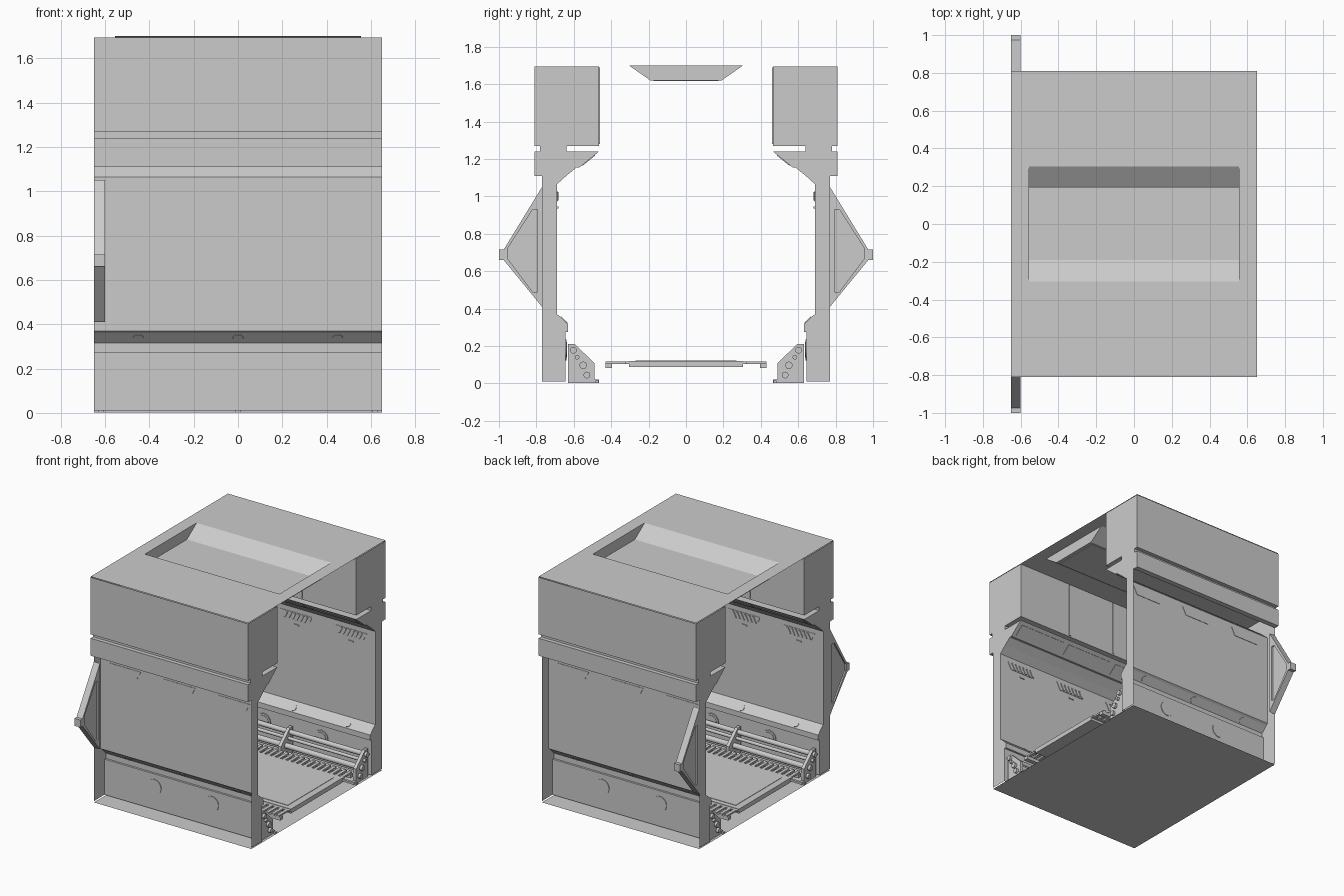
import bpy, bmesh, math
from mathutils import Vector, Matrix

if "Cube" in bpy.data.objects:
    bpy.data.objects.remove(bpy.data.objects["Cube"])

HX = 0.65


def finish(name, bm, mirror=False, recalc=True):
    """Turn a bmesh into an object; mirror=True repeats it on the +y side."""
    if recalc:
        bmesh.ops.recalc_face_normals(bm, faces=bm.faces)
    me = bpy.data.meshes.new(name)
    bm.to_mesh(me)
    bm.free()
    ob = bpy.data.objects.new(name, me)
    bpy.context.collection.objects.link(ob)
    if mirror:
        m = ob.modifiers.new("mirror_y", 'MIRROR')
        m.use_axis = (False, True, False)
        m.use_mirror_merge = False
    return ob


def extrude_x(bm, pts, x0, x1, skip=(), caps=True):
    """Extrude a closed (y, z) profile along x, leaving out some sides."""
    a = [bm.verts.new((x0, y, z)) for y, z in pts]
    b = [bm.verts.new((x1, y, z)) for y, z in pts]
    n = len(pts)
    for i in range(n):
        if i not in skip:
            j = (i + 1) % n
            bm.faces.new((a[i], a[j], b[j], b[i]))
    if caps:
        bm.faces.new(a[::-1])
        bm.faces.new(b)


def box(bm, x0, x1, y0, y1, z0, z1):
    extrude_x(bm, [(y0, z0), (y1, z0), (y1, z1), (y0, z1)], x0, x1)


def cyl(bm, centre, axis, r, depth, seg=12):
    rot = Vector(axis).to_track_quat('Z', 'Y').to_matrix().to_4x4()
    bmesh.ops.create_cone(bm, cap_ends=True, segments=seg, radius1=r, radius2=r,
                          depth=depth, matrix=Matrix.Translation(centre) @ rot)


# side walls: inner lining plus end sheets, open at the lower outside
wall = [(-.77, .01), (-.77, 1.11), (-.81, 1.11), (-.81, 1.24), (-.78, 1.24),
        (-.78, 1.27), (-.81, 1.27), (-.81, 1.695), (-.465, 1.695), (-.465, 1.27),
        (-.64, 1.27), (-.64, 1.24), (-.465, 1.24), (-.57, 1.155), (-.585, 1.155),
        (-.64, 1.11), (-.69, 1.065), (-.69, .37), (-.675, .36), (-.63, .315),
        (-.63, .275), (-.645, .275), (-.645, .01)]
bm = bmesh.new()
extrude_x(bm, wall, -HX, HX, skip=(0, 7, len(wall) - 1))
finish("side_wall", bm, True)

# floor sheet
bm = bmesh.new()
bm.faces.new([bm.verts.new(p) for p in
              ((-HX, -.77, 0), (HX, -.77, 0), (HX, .77, 0), (-HX, .77, 0))])
finish("floor", bm, recalc=False)

# roof sheet with a sunken trough
RX, RY, T = .555, .305, 1.70
bm = bmesh.new()
for x0, x1, y0, y1 in ((-HX, HX, -.81, -RY), (-HX, HX, RY, .81),
                       (-HX, -RX, -RY, RY), (RX, HX, -RY, RY)):
    bm.faces.new([bm.verts.new(p) for p in
                  ((x0, y0, T), (x1, y0, T), (x1, y1, T), (x0, y1, T))])
extrude_x(bm, [(-RY, T), (-.19, 1.62), (.19, 1.62), (RY, T)], -RX, RX, skip=(3,))
finish("roof", bm, recalc=False)
bm = bmesh.new()
box(bm, -.53, .53, -.175, .175, 1.616, 1.624)
finish("roof_light_panel", bm)

# outer triangular braces with an inset web
bm = bmesh.new()
tri = [(-.77, 1.05), (-.975, .715), (-1, .715), (-1, .66), (-.975, .66), (-.77, .41)]
extrude_x(bm, tri, -HX, -.60)
hole = [(-.795, .93), (-.82, .93), (-.955, .72), (-.955, .67), (-.82, .49), (-.795, .49)]
bm.faces.ensure_lookup_table()
brace = finish("wall_brace", bm, True)
bm = bmesh.new()
extrude_x(bm, hole, -.61, -.55)
extrude_x(bm, hole, -.70, -.64)
cutter = finish("brace_cutter", bm)
cutter.hide_render = True
cutter.hide_viewport = True
cutter.display_type = 'WIRE'
cut = brace.modifiers.new("inset", 'BOOLEAN')
cut.operation = 'DIFFERENCE'
cut.object = cutter
brace.modifiers.move(1, 0)

# trapezoid vents with slanted slats near the top of the wall
bm = bmesh.new()
for cx in (-.45, 0, .45):
    lo = [(-.132, 1.03), (.132, 1.03), (.102, .972), (-.102, .972)]
    back = [bm.verts.new((cx + x, -.693, z)) for x, z in lo]
    front = [bm.verts.new((cx + x, -.687, z)) for x, z in lo]
    bm.faces.new(back)
    bm.faces.new(front[::-1])
    for i in range(4):
        bm.faces.new((back[i], front[i], front[i - 3], back[i - 3]))
    for k in range(6):
        sx = cx - .09 + k * .033
        a, b = [[bm.verts.new((sx + dx, y, z)) for dx, z in
                 ((-.012, .978), (0, .978), (.024, 1.024), (.012, 1.024))]
                for y in (-.688, -.681)]
        bm.faces.new(b)
        for i in range(4):
            bm.faces.new((a[i], a[i - 3], b[i - 3], b[i]))
    box(bm, cx - .02, cx + .02, -.69, -.683, .935, .945)
finish("wall_vents", bm, True)

# round caps on the lower panel and on its sloping top
bm = bmesh.new()
for x in (-.237, .237):
    cyl(bm, (x, -.644, .18), (0, 1, 0), .056, .012, 32)
    cyl(bm, (x, -.642, .18), (0, 1, 0), .042, .014, 32)
for x in (-.45, 0, .45):
    cyl(bm, (x, -.652, .338), (0, 1, 1), .024, .008, 24)
finish("round_caps", bm, True)

# thin strips on the overhead block and panels on the slope below
bm = bmesh.new()
for x in (-.2, .2):
    box(bm, x - .007, x + .007, -.466, -.46, 1.28, 1.69)
finish("overhead_strips", bm, True)
bm = bmesh.new()
for cx in (-.43, 0, .43):
    extrude_x(bm, [(-.488, 1.221), (-.555, 1.167), (-.553, 1.164), (-.486, 1.218)],
              cx - .19, cx + .19)
finish("slope_panels", bm, True)

# central walkway plate
bm = bmesh.new()
box(bm, -HX, HX, -.305, .305, .087, .12)
box(bm, -.6, .6, -.27, .27, .118, .123)
finish("walkway_plate", bm)

# toothed walkway edge and its rail
bm = bmesh.new()
N = 30
for i in range(N):
    x = -HX + (i + .5) * 2 * HX / N
    box(bm, x - .012, x + .012, -.43, -.30, .105, .117)
box(bm, -HX, HX, -.43, -.395, .082, .107)
box(bm, -HX, HX, -.325, -.30, .105, .117)
finish("walkway_edge_grate", bm, True)

# pipe brackets, base rail and pipes along each wall
bm = bmesh.new()
plate = [(-.63, 0.002), (-.63, .21), (-.595, .21), (-.49, .11), (-.49, .02),
         (-.465, .02), (-.465, 0.002)]
for x in (-.62, 0, .62):
    extrude_x(bm, plate, x - .012, x + .012)
finish("pipe_brackets", bm, True)
bm = bmesh.new()
for y, z, r in ((-.602, .178, .018), (-.582, .14, .012), (-.55, .097, .02), (-.53, .045, .018)):
    cyl(bm, (0, y, z), (1, 0, 0), r, 2 * HX, 14)
pipes = finish("pipes", bm, True)
for p in pipes.data.polygons:
    p.use_smooth = len(p.vertices) == 4
bm = bmesh.new()
box(bm, -HX, HX, -.485, -.468, .002, .015)
finish("base_rail", bm, True)
